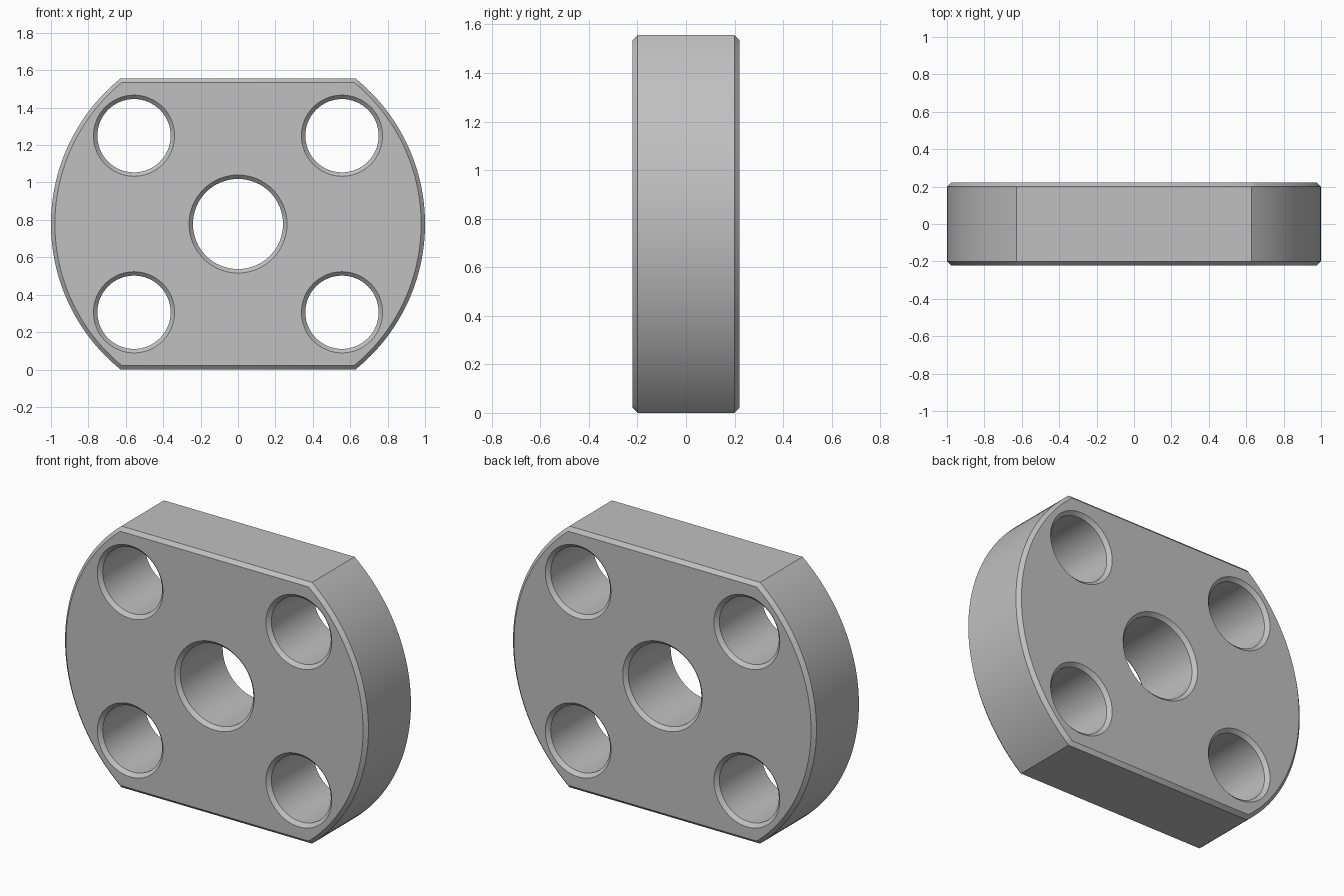
import bpy, bmesh
from math import asin, cos, sin, pi

default = bpy.data.objects.get("Cube")
if default:
    bpy.data.objects.remove(default, do_unlink=True)

HALF_H, HALF_T, CHAMFER = 0.778, 0.221, 0.021


def rim(inset):
    """Disc outline with flats at top and bottom, shrunk by inset."""
    r, h, n = 1 - inset, HALF_H - inset, 48
    a = asin(h / r)
    arc = [-a + 2 * a * i / n for i in range(n + 1)]
    right = [(r * cos(t), HALF_H + r * sin(t)) for t in arc]
    return right + [(-x, z) for x, z in reversed(right)]


def circle(cx, cz, r, n=64):
    return [(cx + r * cos(2 * pi * i / n), cz + r * sin(2 * pi * i / n)) for i in range(n)]


def wall(bm, outer, inner):
    """Chamfered wall through the thickness; returns the front and back edge loops."""
    sections = [(outer, -HALF_T), (inner, CHAMFER - HALF_T),
                (inner, HALF_T - CHAMFER), (outer, HALF_T)]
    loops = [[bm.verts.new((x, y, z)) for x, z in pts] for pts, y in sections]
    n = len(outer)
    for a, b in zip(loops, loops[1:]):
        for i in range(n):
            j = (i + 1) % n
            bm.faces.new((a[i], a[j], b[j], b[i]))
    return [[bm.edges.get((lp[i], lp[(i + 1) % n])) for i in range(n)]
            for lp in (loops[0], loops[-1])]


bm = bmesh.new()

# Outer rim, centre bore and four bolt holes
walls = [wall(bm, rim(CHAMFER), rim(0))]
holes = [(0, 0, 0.241)] + [(sx * 0.556, sz * 0.472, 0.196) for sx in (-1, 1) for sz in (-1, 1)]
for x, z, r in holes:
    walls.append(wall(bm, circle(x, HALF_H + z, r + CHAMFER), circle(x, HALF_H + z, r)))

# Flat front and back faces around the holes
for side in (0, 1):
    edges = [e for w in walls for e in w[side]]
    bmesh.ops.triangle_fill(bm, edges=edges, use_beauty=True, use_dissolve=False,
                            normal=(0, 2 * side - 1, 0))
bmesh.ops.recalc_face_normals(bm, faces=bm.faces)

mesh = bpy.data.meshes.new("flange_plate")
bm.to_mesh(mesh)
bm.free()
plate = bpy.data.objects.new("flange_plate", mesh)
bpy.context.collection.objects.link(plate)

# Plain grey metal
colour = (0.53, 0.53, 0.53, 1)
mat = bpy.data.materials.new("grey_metal")
mat.use_nodes = True
mat.diffuse_color = colour
mat.node_tree.nodes["Principled BSDF"].inputs["Base Color"].default_value = colour
mesh.materials.append(mat)

# Smooth curved walls, crisp chamfers
bpy.ops.object.select_all(action="DESELECT")
plate.select_set(True)
bpy.context.view_layer.objects.active = plate
bpy.ops.object.shade_smooth_by_angle(angle=pi / 6)
